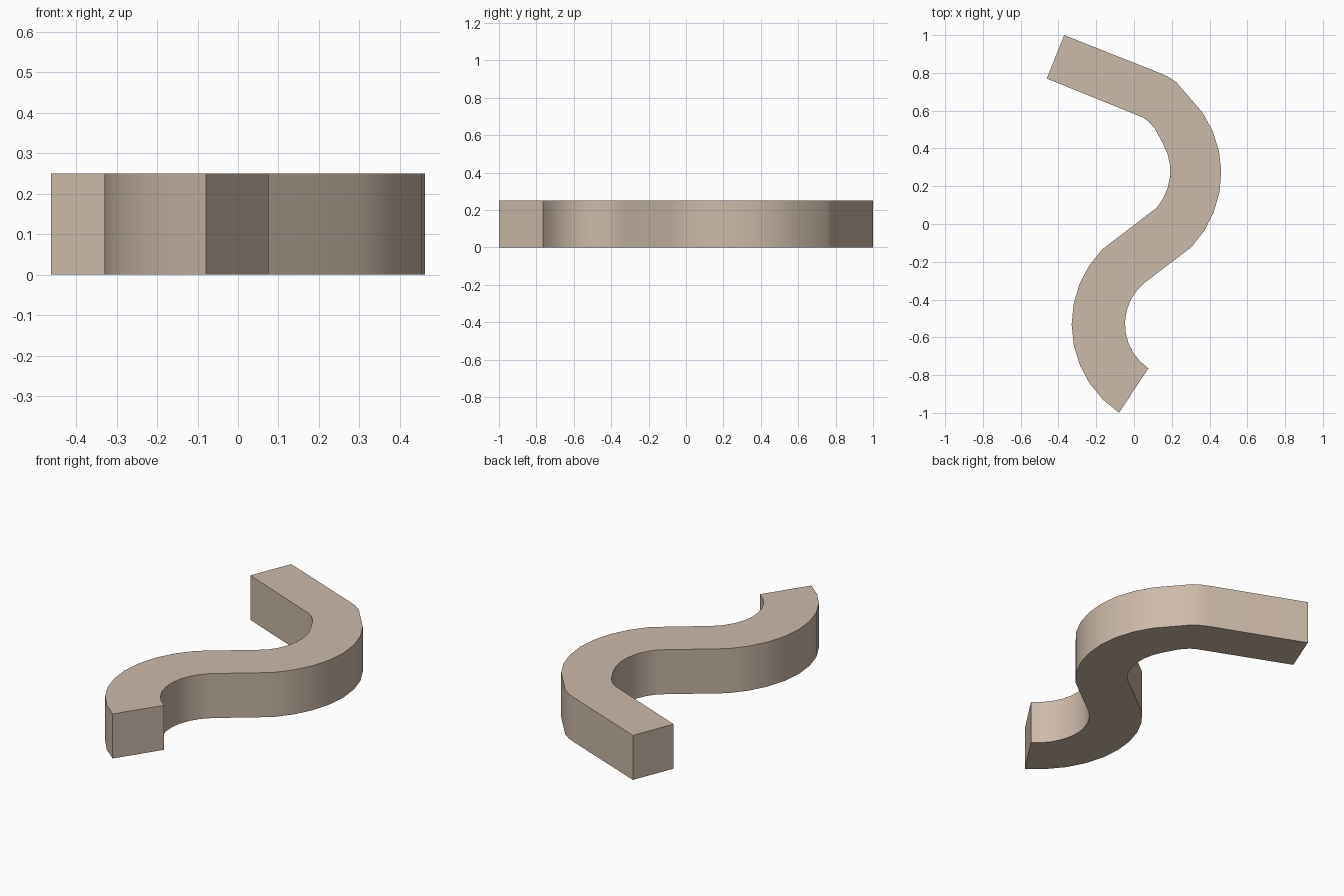
import bpy, bmesh, math

if "Cube" in bpy.data.objects:
    bpy.data.objects.remove(bpy.data.objects["Cube"])


def arc(cx, cy, r, start, end, steps):
    """Points along a circular arc, angles in degrees."""
    angles = [math.radians(start + (end - start) * i / steps) for i in range(steps + 1)]
    return [(cx + r * math.cos(a), cy + r * math.sin(a)) for a in angles]


def material(name, rgb):
    m = bpy.data.materials.new(name)
    m.diffuse_color = (*rgb, 1.0)
    m.use_nodes = True
    m.node_tree.nodes["Principled BSDF"].inputs["Base Color"].default_value = m.diffuse_color
    return m


HEIGHT = 0.25

# Right-hand edge, from the far end to the near end
right_edge = [(-0.37, 1.0), (0.135, 0.80), (0.18, 0.78), (0.225, 0.75)]
right_edge += arc(-0.103, 0.27, 0.565, 34.5, -44, 7)
right_edge += arc(0.235, -0.53, 0.283, 130, 235.8, 9)

# Left-hand edge, from the near end back to the far end
left_edge = arc(0.235, -0.53, 0.565, 236.2, 135.5, 9)
left_edge += arc(-0.105, 0.28, 0.297, -41, 30, 6)
left_edge += [(0.11, 0.505), (0.075, 0.545), (0.045, 0.565), (-0.462, 0.77)]

# Extrude the winding outline into a wall
bm = bmesh.new()
base = bm.faces.new([bm.verts.new((x, y, 0)) for x, y in right_edge + left_edge])
top = bmesh.ops.extrude_face_region(bm, geom=[base], use_keep_orig=True)
bmesh.ops.translate(bm, vec=(0, 0, HEIGHT),
                    verts=[v for v in top["geom"] if isinstance(v, bmesh.types.BMVert)])
bmesh.ops.recalc_face_normals(bm, faces=bm.faces)

mesh = bpy.data.meshes.new("winding_wall")
bm.to_mesh(mesh)
bm.free()
mesh.materials.append(material("warm_beige", (0.60, 0.49, 0.40)))
wall = bpy.data.objects.new("winding_wall", mesh)
bpy.context.collection.objects.link(wall)

# Smooth curved sides, sharp rims and ends
bpy.context.view_layer.objects.active = wall
wall.select_set(True)
bpy.ops.object.shade_smooth_by_angle(angle=math.radians(30))
